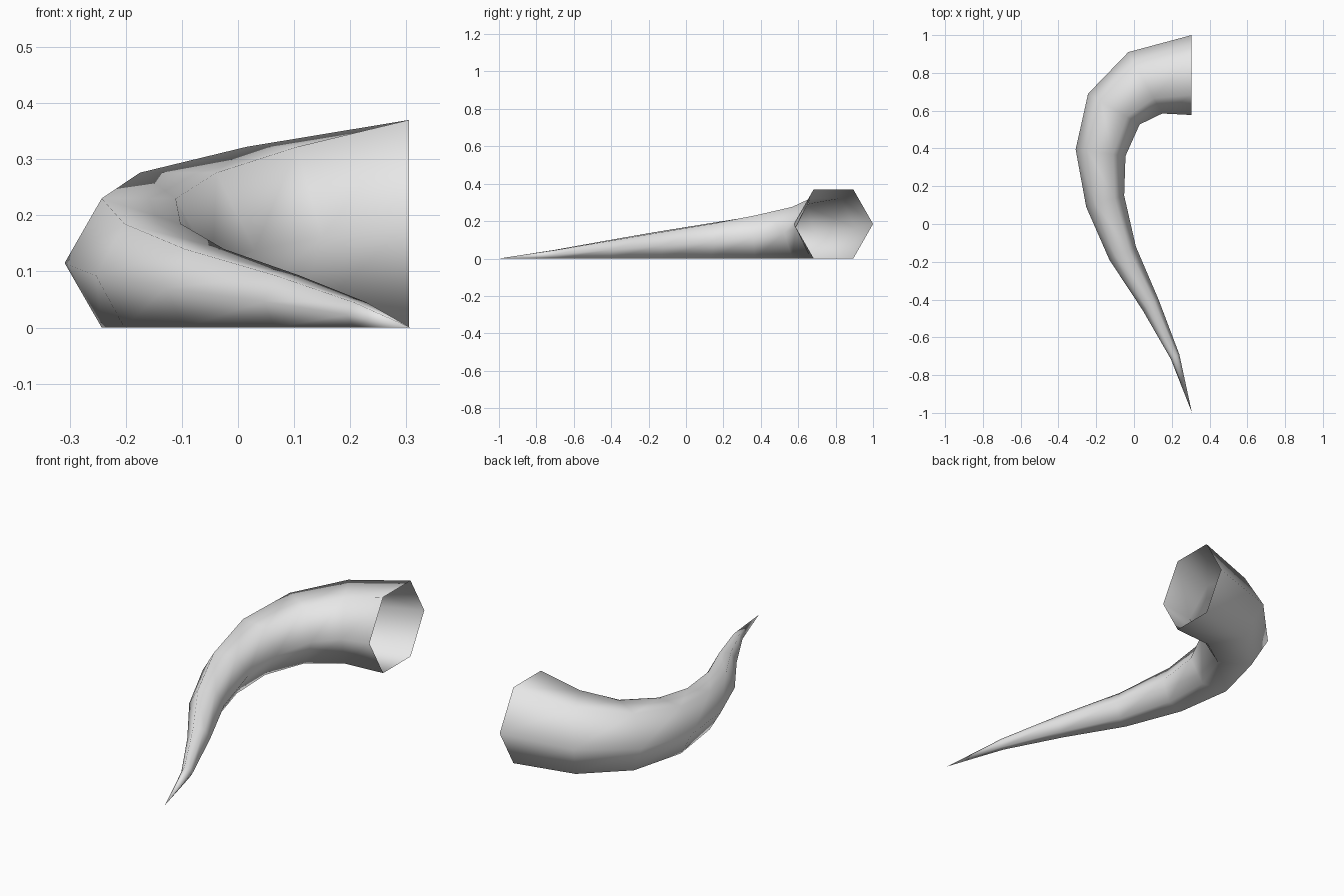
import bpy
import bmesh
from mathutils import Vector

default_cube = bpy.data.objects.get("Cube")
if default_cube:
    bpy.data.objects.remove(default_cube, do_unlink=True)


def make_material(name, colour):
    material = bpy.data.materials.new(name)
    material.use_nodes = True
    material.diffuse_color = colour
    shader = next(n for n in material.node_tree.nodes if n.type == "BSDF_PRINCIPLED")
    shader.inputs["Base Color"].default_value = colour
    return material


def hexagon_ring(bm, outer, inner, height):
    """Upright hexagon standing on the ground between two side points."""
    outer, inner = Vector(outer), Vector(inner)
    corners = [(0, 0.5), (0.25, 1), (0.75, 1), (1, 0.5), (0.75, 0), (0.25, 0)]
    ring = []
    for across, up in corners:
        point = outer.lerp(inner, across)
        ring.append(bm.verts.new((point.x, point.y, up * height)))
    return ring


# Horn sections from the open base towards the tip: outer side, inner side, height
sections = [
    ((0.305, 1.0), (0.305, 0.577), 0.37),
    ((-0.03, 0.91), (0.15, 0.585), 0.322),
    ((-0.243, 0.69), (0.03, 0.527), 0.276),
    ((-0.309, 0.395), (-0.045, 0.36), 0.23),
    ((-0.253, 0.09), (-0.052, 0.15), 0.185),
    ((-0.13, -0.19), (0.01, -0.12), 0.14),
    ((0.045, -0.455), (0.13, -0.40), 0.093),
    ((0.195, -0.715), (0.24, -0.69), 0.045),
]
tip_position = (0.307, -1.0, 0.0)

# Curved horn skin, open at the base
bm = bmesh.new()
rings = [hexagon_ring(bm, *section) for section in sections]
tip = bm.verts.new(tip_position)
sides = len(rings[0])
for near, far in zip(rings, rings[1:]):
    for i in range(sides):
        j = (i + 1) % sides
        bm.faces.new((near[i], near[j], far[j], far[i]))
for i in range(sides):
    bm.faces.new((rings[-1][i], rings[-1][(i + 1) % sides], tip))
bmesh.ops.recalc_face_normals(bm, faces=bm.faces)
for face in bm.faces:
    face.smooth = True

mesh = bpy.data.meshes.new("horn")
bm.to_mesh(mesh)
bm.free()
mesh.materials.append(make_material("plain grey", (0.8, 0.8, 0.8, 1)))
horn = bpy.data.objects.new("horn", mesh)
bpy.context.collection.objects.link(horn)
